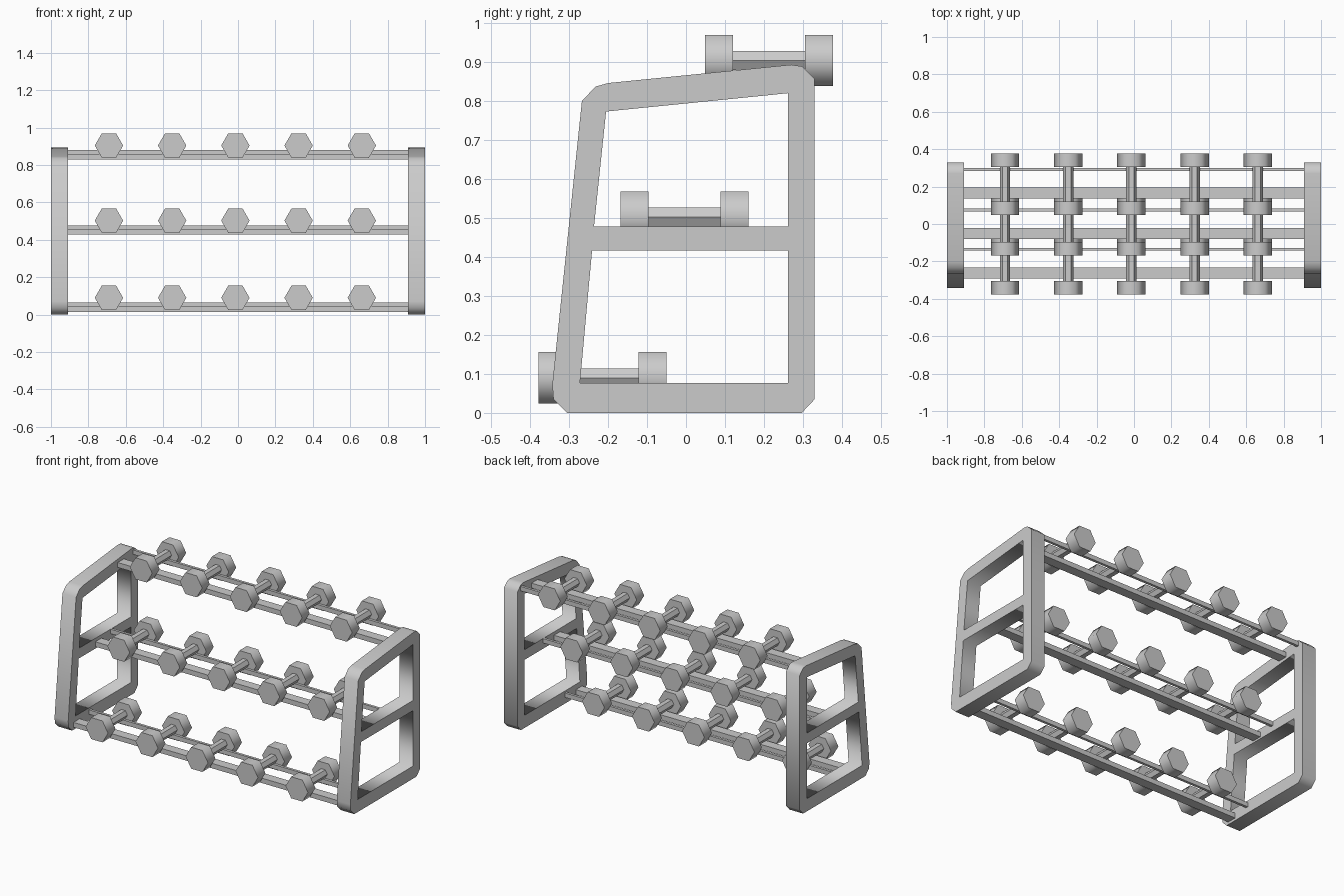
import bpy, bmesh, math
from mathutils import Matrix

if "Cube" in bpy.data.objects:
    bpy.data.objects.remove(bpy.data.objects["Cube"])

OUTER = [(-0.305, 0), (0.297, 0), (0.33, 0.035), (0.33, 0.857), (0.297, 0.889),
         (0.27, 0.893), (-0.2, 0.846), (-0.232, 0.837), (-0.267, 0.8),
         (-0.343, 0.072), (-0.34, 0.035)]
LOWER_HOLE = [(-0.272, 0.077), (0.262, 0.077), (0.262, 0.416), (-0.241, 0.416)]
UPPER_HOLE = [(-0.236, 0.478), (0.262, 0.478), (0.262, 0.82), (-0.205, 0.773)]
ROWS = {"lower": (-0.214, 0.09), "middle": (-0.004, 0.5025), "upper": (0.213, 0.904)}


def add(name, data, loc=(0, 0, 0)):
    ob = bpy.data.objects.new(name, data)
    ob.location = loc
    bpy.context.collection.objects.link(ob)
    return ob


def box(name, loc, size):
    bm = bmesh.new()
    bmesh.ops.create_cube(bm, size=1, matrix=Matrix.Diagonal((*size, 1)))
    me = bpy.data.meshes.new(name)
    bm.to_mesh(me)
    bm.free()
    return add(name, me, loc)


def hex_prism(name, radius, length):
    # hexagonal bar along y, flat side up
    bm = bmesh.new()
    bmesh.ops.create_cone(bm, cap_ends=True, segments=6, radius1=radius,
                          radius2=radius, depth=length)
    # put a corner on the x axis whatever the start angle
    v = bm.verts[:][0].co
    turn = Matrix.Rotation(-math.atan2(v.y, v.x), 4, 'Z')
    bmesh.ops.transform(bm, matrix=Matrix.Rotation(math.pi / 2, 4, 'X') @ turn,
                        verts=bm.verts)
    me = bpy.data.meshes.new(name)
    bm.to_mesh(me)
    bm.free()
    return me


# side frames: filled outline with two openings, extruded along x
curve = bpy.data.curves.new("side_frame", 'CURVE')
curve.dimensions = '2D'
curve.fill_mode = 'BOTH'
curve.extrude = 0.046
for pts in (OUTER, LOWER_HOLE, UPPER_HOLE):
    sp = curve.splines.new('POLY')
    sp.points.add(len(pts) - 1)
    for p, (y, z) in zip(sp.points, pts):
        p.co = (y, z, 0, 1)
    sp.use_cyclic_u = True
temp = add("frame_outline", curve)
bpy.context.view_layer.update()
dg = bpy.context.evaluated_depsgraph_get()
frame_mesh = bpy.data.meshes.new_from_object(temp.evaluated_get(dg))
bpy.data.objects.remove(temp)
frame_mesh.transform(Matrix(((0, 0, 1, 0), (1, 0, 0, 0), (0, 1, 0, 0), (0, 0, 0, 1))))
for side, x in (("left", -0.954), ("right", 0.954)):
    add(f"{side}_side_frame", frame_mesh, (x, 0, 0))

# shared dumbbell parts
head = hex_prism("dumbbell_head", 0.0758, 0.072)
head.shade_smooth()
head.set_sharp_from_angle(angle=math.radians(65))
handle = hex_prism("dumbbell_handle", 0.0277, 0.19)

for row, (y, z) in ROWS.items():
    # wide front rail and thin back rail
    box(f"{row}_wide_rail", (0, y - 0.048, z - 0.06), (1.83, 0.059, 0.03))
    box(f"{row}_thin_rail", (0, y + 0.079, z - 0.0385), (1.83, 0.016, 0.027))
    # five dumbbells
    for i in range(5):
        x = -0.69 + 0.338 * i
        add(f"{row}_dumbbell_handle_{i + 1}", handle, (x, y, z))
        for end, s in (("front", -1), ("back", 1)):
            add(f"{row}_dumbbell_{end}_head_{i + 1}", head, (x, y + s * 0.128, z))
